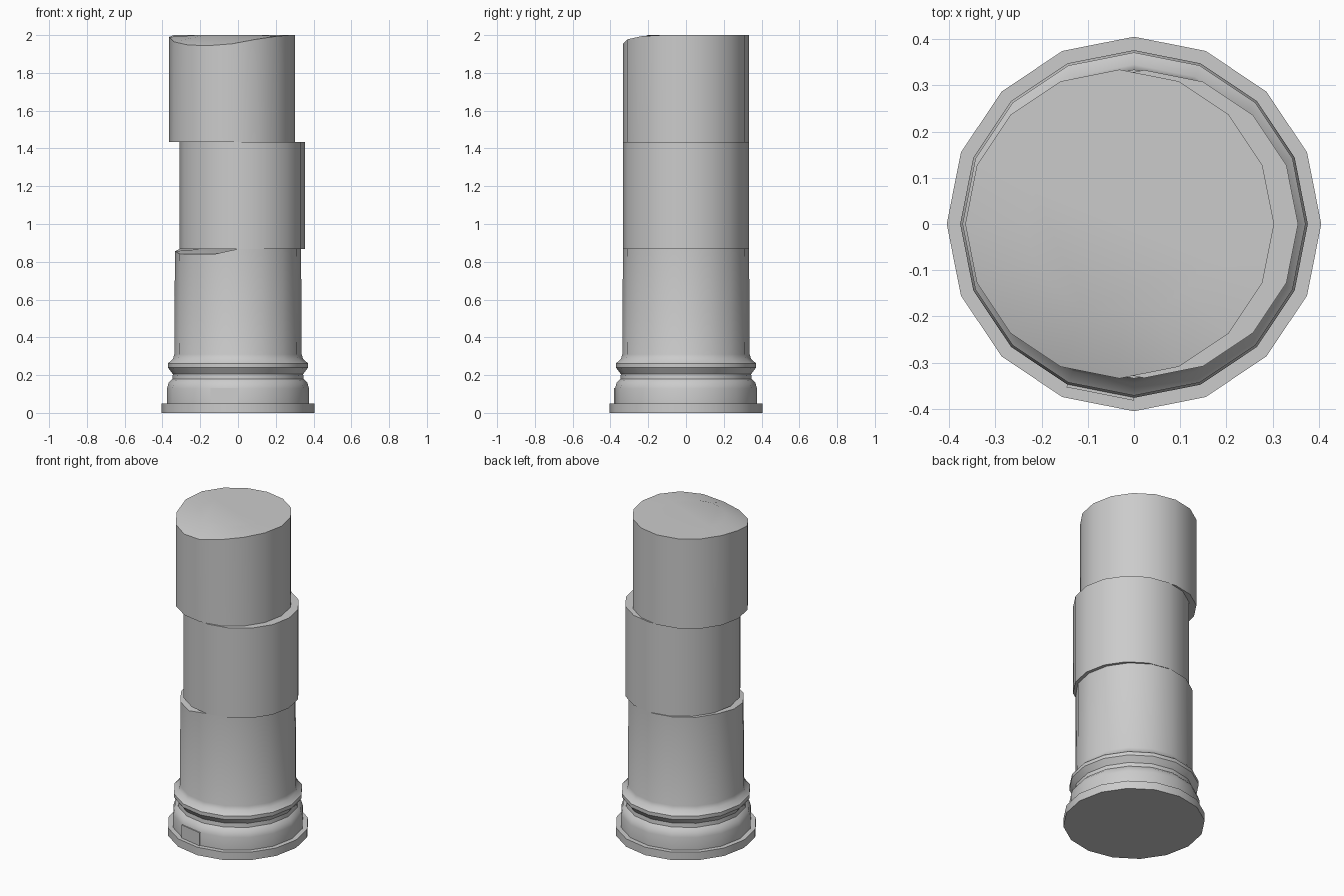
import bpy, bmesh
from math import sin, cos, pi, radians

if "Cube" in bpy.data.objects:
    bpy.data.objects.remove(bpy.data.objects["Cube"], do_unlink=True)

SIDES = 16

stone = bpy.data.materials.new("grey stone")
stone.use_nodes = True
colour = (0.6, 0.6, 0.6, 1)
stone.diffuse_color = colour
stone.node_tree.nodes["Principled BSDF"].inputs["Base Color"].default_value = colour


def finish(name, bm):
    bmesh.ops.recalc_face_normals(bm, faces=bm.faces)
    mesh = bpy.data.meshes.new(name)
    bm.to_mesh(mesh)
    bm.free()
    mesh.materials.append(stone)
    obj = bpy.data.objects.new(name, mesh)
    bpy.context.collection.objects.link(obj)
    bpy.ops.object.select_all(action="DESELECT")
    bpy.context.view_layer.objects.active = obj
    obj.select_set(True)
    bpy.ops.object.shade_smooth_by_angle(angle=radians(35))
    return obj


def turned(name, profile, x=0.0, chips={}):
    """Sixteen-sided turned solid; chips lowers rim corners, by corner number."""
    bm = bmesh.new()
    rings = []
    last = len(profile) - 1
    for level, (r, z) in enumerate(profile):
        ring = []
        for i in range(SIDES):
            a = 2 * pi * i / SIDES
            drop = chips.get(i, 0) if level == last else 0
            ring.append(bm.verts.new((x + r * cos(a), r * sin(a), z - drop)))
        rings.append(ring)
    # Flat middle of the top, so a chipped rim slopes down from it
    r, z = profile[-1]
    rings.append([bm.verts.new((x + 0.6 * r * cos(2 * pi * i / SIDES),
                                0.6 * r * sin(2 * pi * i / SIDES), z))
                  for i in range(SIDES)])
    for low, high in zip(rings, rings[1:]):
        for i in range(SIDES):
            j = (i + 1) % SIDES
            bm.faces.new((low[i], low[j], high[j], high[i]))
    bm.faces.new(rings[0][::-1])
    bm.faces.new(rings[-1])
    return finish(name, bm)


# Plinth
turned("plinth", [(0.405, 0), (0.405, 0.05)])

# Mouldings and lowest drum, chipped at the front right
turned("lower_drum", [
    (0.376, 0.05), (0.376, 0.13), (0.367, 0.16), (0.347, 0.18), (0.345, 0.205),
    (0.371, 0.24), (0.371, 0.262), (0.345, 0.285), (0.337, 0.31), (0.334, 0.868),
], chips={8: 0.012, 9: 0.026, 10: 0.028, 11: 0.028})

# Shifted middle and top drums
turned("middle_drum", [(0.333, 0.868), (0.333, 1.435)], x=0.022)
turned("top_drum", [(0.334, 1.435), (0.334, 2)], x=-0.031,
       chips={8: 0.01, 9: 0.035, 10: 0.052, 11: 0.056, 12: 0.046, 13: 0.022, 14: 0.006})

# Small plate on one facet of the base moulding
bm = bmesh.new()
corners = []
for r in (0.36, 0.382):
    for a in (-pi / 2, -pi / 2 - 2 * pi / SIDES):
        for z in (0.05, 0.132):
            corners.append(bm.verts.new((r * cos(a), r * sin(a), z)))
bmesh.ops.convex_hull(bm, input=corners)
bmesh.ops.dissolve_limit(bm, angle_limit=0.02, verts=bm.verts, edges=bm.edges)
finish("base_plate", bm)
